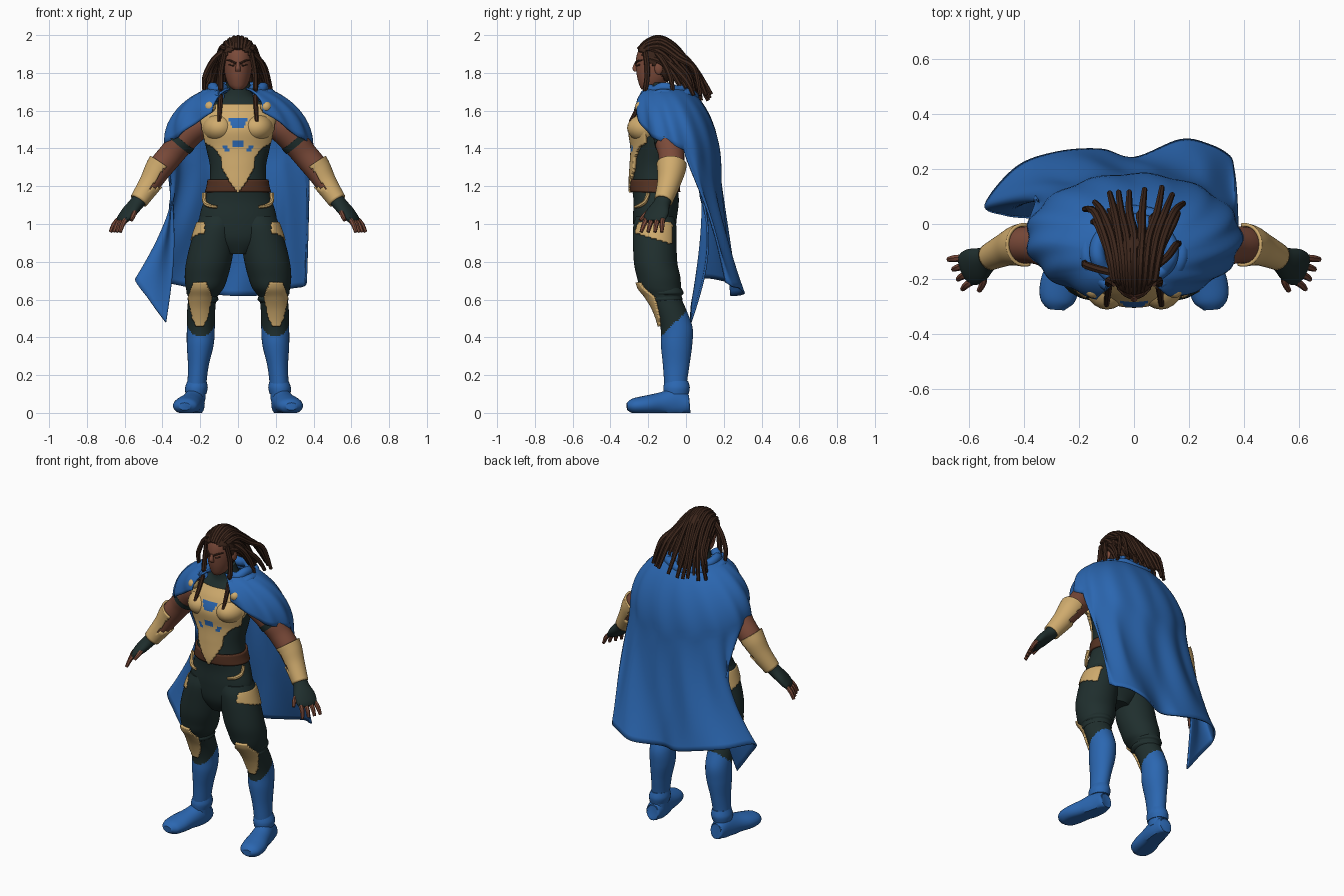
import bpy, bmesh, math, random
from mathutils import Vector

random.seed(4)
if "Cube" in bpy.data.objects:
    bpy.data.objects.remove(bpy.data.objects["Cube"])


def material(name, r, g, b):
    m = bpy.data.materials.new(name)
    m.use_nodes = True
    m.diffuse_color = (r, g, b, 1)
    m.node_tree.nodes["Principled BSDF"].inputs["Base Color"].default_value = (r, g, b, 1)
    return m


blue = material("cloth blue", .024, .135, .44)
gold = material("armor gold", .63, .41, .155)
dark = material("dark green cloth", .014, .028, .027)
skin = material("brown skin", .2, .07, .042)
hair = material("dark brown hair", .045, .019, .011)
leather = material("belt leather", .09, .032, .016)


def spline(points, steps):
    """Smooth interpolation through tuples of any length."""
    padded = [points[0]] + list(points) + [points[-1]]
    result = []
    for a, b, c, d in zip(padded, padded[1:], padded[2:], padded[3:]):
        for s in range(steps):
            t = s / steps
            result.append([q + .5 * t * (r - p + t * (2 * p - 5 * q + 4 * r - e + t * (3 * (q - r) + e - p)))
                           for p, q, r, e in zip(a, b, c, d)])
    return result + [list(points[-1])]


def table(x, pairs):
    """Piecewise linear lookup, zero outside its range."""
    for (xa, ya), (xb, yb) in zip(pairs, pairs[1:]):
        if xa <= x <= xb:
            return ya + (yb - ya) * (x - xa) / (xb - xa)
    return 0


def finish(name, bm, mats, rule=None, keep=None, thickness=0, mirror=False):
    bmesh.ops.recalc_face_normals(bm, faces=bm.faces)
    bm.normal_update()
    for f in bm.faces:
        f.material_index = rule(f.calc_center_median(), f.normal) if rule else 0
    if keep:
        unwanted = [f for f in bm.faces if not keep(f.calc_center_median(), f.normal)]
        bmesh.ops.delete(bm, geom=unwanted, context='FACES')
    mesh = bpy.data.meshes.new(name)
    bm.to_mesh(mesh)
    bm.free()
    for m in mats:
        mesh.materials.append(m)
    obj = bpy.data.objects.new(name, mesh)
    bpy.context.collection.objects.link(obj)
    if thickness:
        mod = obj.modifiers.new("thickness", 'SOLIDIFY')
        mod.thickness = thickness
        mod.offset = -1
    if mirror:
        obj.modifiers.new("other side", 'MIRROR').use_mirror_merge = False


def loft(name, paths, mats, n=24, steps=6, grow=0, flat=False, **options):
    """Skin elliptical rings (x, y, z, width, depth) along each path."""
    bm = bmesh.new()
    for path in paths:
        rings = spline(path, steps)
        centres = [Vector(r[:3]) for r in rings]
        rows = []
        for i, ring in enumerate(rings):
            u, v = Vector((1, 0, 0)), Vector((0, 1, 0))
            if not flat:
                t = (centres[min(i + 1, len(rings) - 1)] - centres[max(i - 1, 0)]).normalized()
                u = t.cross(Vector((0, 0, 1) if abs(t.z) < .97 else (0, 1, 0))).normalized()
                v = u.cross(t)
            row = []
            for k in range(n):
                a = math.tau * k / n
                p = centres[i] + u * math.cos(a) * (ring[3] + grow) + v * math.sin(a) * (ring[4] + grow)
                p.z = max(p.z, 0)
                row.append(bm.verts.new(p))
            rows.append(row)
        for low, high in zip(rows, rows[1:]):
            for k in range(n):
                j = (k + 1) % n
                bm.faces.new((low[k], low[j], high[j], high[k]))
        bm.faces.new(rows[0])
        bm.faces.new(rows[-1])
    finish(name, bm, mats, **options)


def tubes(name, paths, radius, mat, n=7, **options):
    """Round strands that taper a little at their tips."""
    rings = [[(*p, radius * (.7 if p is path[-1] else 1), radius * (.7 if p is path[-1] else 1))
              for p in path] for path in paths]
    loft(name, rings, [mat], n=n, steps=4, **options)


def ball(name, place, size, mat):
    bm = bmesh.new()
    bmesh.ops.create_uvsphere(bm, u_segments=24, v_segments=14, radius=1)
    for vert in bm.verts:
        vert.co = Vector(c * s + p for c, s, p in zip(vert.co, size, place))
    finish(name, bm, [mat], mirror=True)


# Torso, pelvis and high collar
torso = [(0, -.16, .84, .07, .07), (0, -.165, .92, .18, .105), (0, -.165, 1.02, .205, .115),
         (0, -.158, 1.12, .182, .12), (0, -.165, 1.2, .155, .12), (0, -.165, 1.3, .148, .115),
         (0, -.155, 1.4, .168, .12), (0, -.15, 1.5, .188, .135), (0, -.13, 1.58, .185, .125),
         (0, -.115, 1.64, .155, .1), (0, -.12, 1.68, .09, .08), (0, -.135, 1.75, .062, .066)]
loft("torso", [torso], [dark], n=48, flat=True)

# Breastplate tapering to a point over the belt
plate_width = [(1.16, 0), (1.24, .055), (1.3, .088), (1.36, .095), (1.4, .13), (1.43, .178), (1.55, .2),
               (1.6, .17), (1.635, .125)]


def emblem(c, normal):
    upper = 1.51 < c.z < 1.56 and abs(c.x) < .03 + .5 * (c.z - 1.51)
    lower = 1.405 < c.z < 1.44 and abs(c.x) < .026
    side = 1.385 < c.z < 1.42 and 0 < abs(c.x) - .045 - (c.z - 1.385) * .4 < .025
    return int(upper or lower or side)


loft("breastplate", [torso], [gold, blue], n=128, steps=12, flat=True, grow=.02, rule=emblem, thickness=.018,
     keep=lambda c, nor: c.y < -.17 and abs(c.x) < table(c.z, plate_width))
ball("chest_muscle_plate", (.098, -.2, 1.508), (.09, .112, .078), gold)
ball("cape_clasp", (.148, -.24, 1.62), (.03, .03, .03), gold)
loft("belt", [torso], [leather], n=48, steps=8, flat=True, grow=.012, thickness=.012,
     keep=lambda c, nor: 1.165 < c.z < 1.235)
tubes("pocket_trim", [[(.178, -.2, 1.165), (.178, -.215, 1.12), (.155, -.245, 1.098), (.112, -.268, 1.09)]],
      .0115, gold, mirror=True)

# Legs: baggy trousers tucked into tall boots
leg = [(.1, -.165, 1.04, .1, .1), (.115, -.165, .98, .11, .115), (.138, -.165, .88, .118, .115),
       (.156, -.16, .79, .12, .115), (.168, -.145, .72, .114, .115), (.176, -.135, .66, .1, .108),
       (.188, -.115, .61, .077, .09), (.195, -.08, .54, .074, .084), (.197, -.05, .45, .074, .085),
       (.2, -.05, .36, .071, .083), (.21, -.052, .25, .055, .07), (.218, -.055, .15, .05, .06),
       (.224, -.05, .06, .05, .06)]
loft("leg", [leg], [dark, blue], n=48, steps=10, flat=True, mirror=True,
     rule=lambda c, nor: int(c.z < .4 + 1.0 * (c.y + .135)))
pad_width = [(.455, .02), (.5, .042), (.61, .064), (.69, .035)]
loft("knee_pad", [leg], [gold], n=96, steps=12, flat=True, grow=.014, thickness=.02, mirror=True,
     keep=lambda c, nor: nor.y < -.1 and abs(c.x - .202) < table(c.z, pad_width))
loft("thigh_patch", [leg], [gold], n=72, steps=12, flat=True, grow=.006, thickness=.008, mirror=True,
     keep=lambda c, nor: c.x > .18 and c.y < -.07 and .92 - .3 * (c.y + .16) < c.z < 1.01)
loft("trouser_fold", [[(.186, -.115, z, .078 + r, .092 + r) for z, r in
                       ((.585, -.01), (.6, .004), (.62, 0), (.635, .01), (.66, 0))]],
     [dark], flat=True, mirror=True)
loft("ankle_flap", [[(.223, -.052, .1, .055, .066), (.22, -.05, .135, .06, .07), (.217, -.05, .17, .05, .061)]],
     [blue], flat=True, mirror=True)
loft("shoe", [[(.225, .018, .045, .036, .045), (.226, .005, .045, .047, .055), (.232, -.06, .05, .056, .08),
               (.25, -.14, .047, .063, .06), (.27, -.22, .04, .072, .05), (.28, -.28, .036, .062, .04),
               (.283, -.312, .034, .03, .02)]], [blue], mirror=True)

# Arms, straps and forearm guards
arm = [(.16, -.11, 1.55, .075, .075), (.235, -.1, 1.505, .085, .078), (.3, -.088, 1.435, .078, .072),
       (.352, -.078, 1.37, .069, .068), (.41, -.077, 1.3, .066, .066), (.46, -.09, 1.22, .054, .054),
       (.52, -.118, 1.13, .04, .04)]
loft("arm", [arm], [skin], mirror=True)
loft("arm_strap", [[(.29, -.089, 1.446, .082, .077), (.312, -.086, 1.42, .079, .076)]], [dark], mirror=True)
guard = [(.4, -.076, 1.315, .08, .08), (.425, -.079, 1.278, .074, .074), (.465, -.092, 1.213, .061, .061),
         (.526, -.12, 1.122, .049, .049)]
loft("forearm_guard", [guard], [gold], n=48, thickness=.012, mirror=True,
     keep=lambda c, nor: (nor.x * .8 + nor.z * .55 > -.25 or c.z < 1.19)
     and abs(nor.dot(Vector((.5, -.15, -.8)))) < .7)

# Gloves and fingers
loft("glove", [[(.515, -.115, 1.137, .044, .04), (.54, -.13, 1.105, .048, .036), (.575, -.15, 1.065, .066, .032),
                (.605, -.165, 1.03, .064, .025), (.62, -.172, 1.012, .045, .015)]], [dark], mirror=True)
fingers, finger_covers = [], []
for k in (-1.5, -.5, .5, 1.5):
    spread = Vector((-.42, -.9, 0)) * k
    base = Vector((.6, -.163, 1.035)) + spread * .03
    tip = base + Vector((.05, -.02, -.078)) + spread * .01
    bend = base.lerp(tip, .5) + Vector((.006, 0, .006))
    fingers.append([tuple(base), tuple(bend), tuple(tip)])
    finger_covers.append([tuple(base), tuple(base.lerp(bend, .8))])
fingers.append([(.55, -.16, 1.085), (.55, -.21, 1.055), (.565, -.243, 1.02)])
finger_covers.append([(.55, -.145, 1.09), (.55, -.21, 1.055)])
tubes("fingers", fingers, .0135, skin, mirror=True)
tubes("glove_fingers", finger_covers, .017, dark, mirror=True)

# Head and face
head = [(0, -.205, 1.712, .025, .03), (0, -.185, 1.735, .05, .062), (0, -.168, 1.79, .069, .093),
        (0, -.16, 1.86, .076, .106), (0, -.15, 1.92, .076, .102), (0, -.145, 1.96, .055, .075),
        (0, -.145, 1.982, .02, .03)]
loft("head", [head], [skin], n=32, flat=True)
loft("nose", [[(0, -.262, 1.858, .008, .008), (0, -.268, 1.825, .013, .016), (0, -.265, 1.808, .014, .01)]],
     [skin], flat=True)
tubes("brow_and_eye", [[(.012, -.268, 1.85), (.035, -.257, 1.862), (.06, -.233, 1.868)],
                       [(.02, -.262, 1.838), (.048, -.245, 1.843)]], .006, hair, mirror=True)
ball("ear", (.077, -.145, 1.825), (.012, .022, .034), skin)

# Hair cap and swept-back locks
loft("hair_cap", [head], [hair], n=40, flat=True, grow=.008, thickness=.01,
     keep=lambda c, nor: c.z > 1.92 - 1.1 * (c.y + .25))
locks = []
for i in range(9):
    x = (i - 4) / 4
    wob = random.uniform(-.02, .02)
    sag = x * x
    locks.append([(x * .06, -.25 + .06 * sag, 1.922), (x * .074, -.2, 1.97 - .04 * sag),
                  (x * .086, -.13, 1.985 - .05 * sag), (x * .11, -.04, 1.925 - .05 * sag),
                  (x * .135 + wob, .045, 1.81 + wob), (x * .17 + wob, .135 - .07 * sag + wob, 1.67 + wob)])
for i in range(7):
    x = (i - 3) / 3
    wob = random.uniform(-.025, .025)
    locks.append([(x * .07, -.07 - .1 * x * x, 1.92), (x * .1, -.025 - .06 * x * x, 1.85),
                  (x * .12 + wob, .03 - .03 * x * x, 1.76), (x * .14 + wob, .07 - .05 * x * x + wob, 1.66 + wob)])
for side in (-1, 1):
    locks.append([(side * .07, -.215, 1.91), (side * .09, -.205, 1.8), (side * .092, -.225, 1.68),
                  (side * .1, -.295, 1.54)])
    for drop in (0, .05):
        locks.append([(side * .065, -.2, 1.93 - drop), (side * .09, -.13, 1.905 - drop),
                      (side * .1, -.06, 1.83 - drop), (side * .12, 0, 1.72 - drop)])
locks.append([(-.07, -.18, 1.92), (-.13, -.165, 1.87), (-.175, -.15, 1.78), (-.18, -.14, 1.71)])
locks.append([(.07, -.16, 1.91), (.12, -.12, 1.86), (.15, -.08, 1.77), (.165, -.07, 1.7)])
tubes("hair_locks", locks, .0145, hair)

# Rolled cloth around the neck
for label, size, height in (("neck_roll", 1, 1.715), ("lower_neck_roll", 1.28, 1.68)):
    ring = [(.135 * size * math.sin(a / 10), -.1 + .11 * size * math.cos(a / 10), height + .012 * math.cos(a))
            for a in range(-26, 27, 4)]
    tubes(label, [ring], .028, blue, n=10)

# Cape: a mantle over the shoulders that runs into a long back with a swept right corner
hem_height = [(0, 1.3), (60, 1.36), (90, 1.41), (125, 1.46), (165, 1.61)]
hem = spline([(-.38, .02, .48), (-.47, .03, .6), (-.545, .07, .71), (-.43, .21, .7), (-.28, .265, .67),
              (-.12, .275, .63), (0, .245, .62), (.17, .31, .63), (.28, .29, .66), (.35, .25, .67),
              (.365, .21, .69)], 8)


def mantle_point(degrees, t):
    a = math.radians(degrees)
    reach = math.sin(t) ** (1.22 + .18 * max(0, math.cos(a)))
    ripple = 1 + .02 * math.sin(a * 13 + t * 4) * math.sin(t)
    neck = Vector((.125 * math.sin(a), -.1 + .1 * math.cos(a)))
    edge = Vector((.392 * math.sin(a), -.05 + .235 * math.cos(a))) * ripple
    top = 1.72
    return Vector((*neck.lerp(edge, reach), top - (top - table(abs(degrees), hem_height)) * (1 - math.cos(t))))


def back_point(degrees, t):
    u = (degrees + 80) / 160
    end = Vector(hem[(degrees + 80) // 2])
    start = mantle_point(degrees, math.pi / 2)
    p = start.lerp(end, t ** 1.5)
    p.z = start.z + (end.z - start.z) * t
    side = (2 * u - 1) ** 4
    sway = math.sin(t * math.pi)
    p.y += (.012 * math.sin(u * 34) + side * (.11 if u < .5 else .05)) * sway
    p.x += .05 * side * sway * (u < .5)
    return p


bm = bmesh.new()
columns = []
for degrees in range(-160, 161, 2):
    line = [mantle_point(degrees, row / 16 * math.pi / 2) for row in range(17)]
    if abs(degrees) <= 80:
        line += [back_point(degrees, row / 24) for row in range(1, 25)]
    columns.append([bm.verts.new(p) for p in line])
for left, right in zip(columns, columns[1:]):
    for a, b, c, d in zip(left, right, right[1:], left[1:]):
        bm.faces.new((a, b, c, d))
finish("cape", bm, [blue], thickness=.01)

# Smooth shading with crisp edges
bpy.ops.object.select_all(action='DESELECT')
for obj in bpy.context.collection.objects:
    if obj.type == 'MESH':
        obj.select_set(True)
        bpy.context.view_layer.objects.active = obj
bpy.ops.object.shade_smooth_by_angle(angle=math.radians(45))
